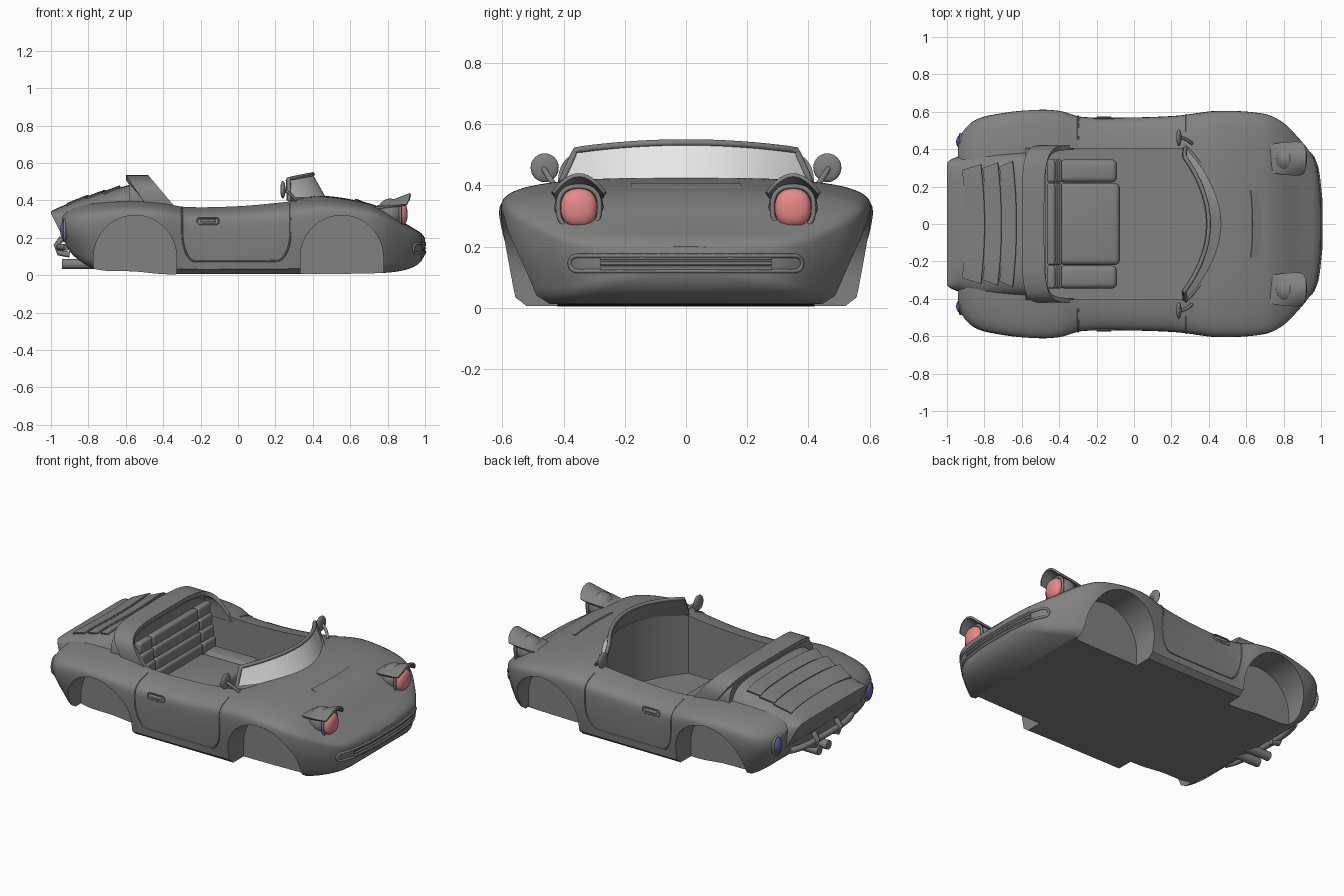
import bpy, bmesh
from math import sin, cos, pi, radians, copysign
from mathutils import Vector

if "Cube" in bpy.data.objects:
    bpy.data.objects.remove(bpy.data.objects["Cube"])


def material(name, rgb):
    m = bpy.data.materials.new(name)
    m.use_nodes = True
    m.diffuse_color = (*rgb, 1)
    m.node_tree.nodes["Principled BSDF"].inputs["Base Color"].default_value = (*rgb, 1)
    return m


GREY = material("body grey", (0.22, 0.22, 0.22))
GLASS = material("pale glass", (0.8, 0.8, 0.8))
RED = material("lamp red", (0.8, 0.25, 0.25))
BLUE = material("lamp blue", (0.13, 0.13, 0.42))
X, Y, Z = Vector((1, 0, 0)), Vector((0, 1, 0)), Vector((0, 0, 1))


def smooth(me, angle):
    me.shade_smooth()
    me.set_sharp_from_angle(angle=radians(angle))


def add(name, bm, mat=GREY, angle=35):
    bmesh.ops.recalc_face_normals(bm, faces=bm.faces)
    me = bpy.data.meshes.new(name)
    bm.to_mesh(me)
    bm.free()
    me.materials.append(mat)
    smooth(me, angle)
    ob = bpy.data.objects.new(name, me)
    bpy.context.collection.objects.link(ob)
    return ob


def loft(rings, closed=True, caps=True):
    bm = bmesh.new()
    rows = [[bm.verts.new(p) for p in r] for r in rings]
    n = len(rows[0])
    for a, b in zip(rows, rows[1:]):
        for i in range(n if closed else n - 1):
            j = (i + 1) % n
            bm.faces.new((a[i], a[j], b[j], b[i]))
    if closed and caps:
        bm.faces.new(rows[0])
        bm.faces.new(rows[-1])
    return bm


def tube(name, pts, r, ref=Z, loop=False, sides=8):
    """Round tube along a path; ref is a direction the path never follows."""
    pts = [Vector(p) for p in pts]
    n, rings = len(pts), []
    for i, p in enumerate(pts):
        prev = pts[i - 1] if loop or i else p
        nxt = pts[(i + 1) % n] if loop or i < n - 1 else p
        t = (nxt - prev).normalized()
        side = t.cross(ref).normalized()
        up = side.cross(t)
        rings.append([p + r * (side * cos(k * 2 * pi / sides) + up * sin(k * 2 * pi / sides)) for k in range(sides)])
    return add(name, loft(rings + rings[:1] if loop else rings, caps=not loop), GREY, 50)


def sheet(name, f, nu=12, nv=16, thick=0.008, mat=GREY):
    bm = loft([[f(u / nu, 2 * v / nv - 1) for v in range(nv + 1)] for u in range(nu + 1)], False)
    bmesh.ops.recalc_face_normals(bm, faces=bm.faces)
    bmesh.ops.solidify(bm, geom=bm.faces[:], thickness=thick)
    return add(name, bm, mat)


def box(name, lo, hi, bevel):
    bm = bmesh.new()
    bmesh.ops.create_cube(bm, size=1)
    for v in bm.verts:
        v.co = [(a + b) / 2 + c * (b - a) for a, b, c in zip(lo, hi, v.co)]
    bmesh.ops.bevel(bm, geom=bm.edges[:], offset=bevel, segments=4, profile=0.5, affect='EDGES')
    return add(name, bm, GREY, 50)


def ball(name, centre, radii, mat=GREY, power=1.0):
    """Ellipsoid; a power below one makes it squarer."""
    bm = bmesh.new()
    bmesh.ops.create_uvsphere(bm, u_segments=24, v_segments=16, radius=1)
    for v in bm.verts:
        v.co = [c + r * copysign(abs(a) ** power, a) for c, r, a in zip(centre, radii, v.co)]
    return add(name, bm, mat, 60)


# Body stations: x, floor height, floor half width, half width, waist height, crown height
STATIONS = [(-.94, .23, .38, .43, .27, .32), (-.915, .15, .41, .495, .26, .35), (-.85, .08, .46, .555, .27, .378),
            (-.75, .03, .51, .585, .29, .395), (-.55, .02, .54, .61, .31, .405), (-.4, .006, .55, .605, .3, .395),
            (-.28, .006, .55, .573, .27, .38), (0, .006, .55, .57, .27, .385), (.24, .006, .55, .58, .29, .405),
            (.45, .006, .55, .605, .32, .425), (.7, .01, .515, .588, .305, .385), (.8, .014, .46, .54, .275, .34),
            (.88, .025, .395, .46, .235, .287), (.94, .045, .33, .385, .205, .25), (.98, .075, .25, .3, .185, .225),
            (1, .11, .1, .14, .16, .2)]


def station(x):
    S = STATIONS
    x = min(max(x, S[0][0]), S[-1][0])
    i = next(k for k in range(len(S) - 1) if x <= S[k + 1][0])
    a, b = S[i], S[i + 1]
    p, q = S[max(i - 1, 0)], S[min(i + 2, len(S) - 1)]
    h = b[0] - a[0]
    t = (x - a[0]) / h
    out = []
    for c in range(1, 6):
        m0 = (b[c] - p[c]) / (b[0] - p[0]) * h
        m1 = (q[c] - a[c]) / (q[0] - a[0]) * h
        d = b[c] - a[c]
        out.append(a[c] + t * (m0 + t * (3 * d - 2 * m0 - m1 + t * (m0 + m1 - 2 * d))))
    return out


def side_y(x, z):
    zb, wb, w, zw, zt = station(x)
    if z < zw:
        return wb + (w - wb) * sin(max(0, (z - zb) / (zw - zb)) * pi / 2)
    return w * max(0, 1 - ((z - zw) / (zt - zw)) ** 3) ** (1 / 3)


def top_z(x, y):
    zb, wb, w, zw, zt = station(x)
    return zw + (zt - zw) * max(0, 1 - (abs(y) / w) ** 3) ** (1 / 3)


def nose_x(y, z):
    lo, hi = 0.7, 1.0
    for _ in range(20):
        mid = (lo + hi) / 2
        lo, hi = (mid, hi) if side_y(mid, z) > abs(y) else (lo, mid)
    return lo


def section(x):
    zb, wb, w, zw, zt = station(x)
    half = [(wb - .03, zb)]
    half += [(wb + (w - wb) * sin(t * pi / 20), zb + (zw - zb) * t / 10) for t in range(1, 10)]
    half += [(w * cos(t * pi / 32) ** (2 / 3), zw + (zt - zw) * sin(t * pi / 32) ** (2 / 3)) for t in range(16)]
    return [(x, y, z) for y, z in half] + [(x, 0, zt)] + [(x, -y, z) for y, z in reversed(half)]


body = add("body", loft([section(-.94 + 1.94 * i / 97) for i in range(98)]))


def cut_from_body(bm):
    """Cut a closed shape out of the body, with a second solver in reserve."""
    cutter = add("cutter", bm)
    cutter.hide_render = True
    mod = body.modifiers.new("cut", 'BOOLEAN')
    mod.operation, mod.object = 'DIFFERENCE', cutter
    for solver in ('MANIFOLD', 'EXACT'):
        mod.solver = solver
        graph = bpy.context.evaluated_depsgraph_get()
        graph.update()
        result = bpy.data.meshes.new_from_object(body.evaluated_get(graph))
        xs = [v.co.x for v in result.vertices]
        if xs and max(xs) - min(xs) > 1.9:
            body.data = result
            break
    body.modifiers.remove(mod)
    bpy.data.objects.remove(cutter)


# Cockpit tub and wheel arches
plan = [(-.47, -.405)] + [(.44 - 1.05 * y * y, y) for y in [k * .02025 for k in range(-20, 21)]] + [(-.47, .405)]
cut_from_body(loft([[(x, y, z) for x, y in plan] for z in (.04, .8)]))
for s in (1, -1):
    for cx in (-.55, .555):
        prof = [(cx + .222 * cos(a * pi / 32), .095 + .225 * sin(a * pi / 32)) for a in range(33)]
        prof += [(cx - .222, -.1), (cx + .222, -.1)]
        cut_from_body(loft([[(x, s * y, z) for x, z in prof] for y in (.42, .8)]))
smooth(body.data, 35)

# Door outlines
seam = [(-.3, .36 - .02 * i) for i in range(7)]
seam += [(-.3 + .07 * (1 - cos(k * pi / 16)), .24 - .165 * sin(k * pi / 16)) for k in range(1, 9)]
seam += [(-.23 + .043 * i, .075) for i in range(1, 10)]
seam += [(.2 + .08 * sin(k * pi / 16), .22 - .145 * cos(k * pi / 16)) for k in range(1, 9)]
seam += [(.28, .22 + .02 * i) for i in range(1, 9)]
for s in (1, -1):
    tube("door_seam", [(x, s * side_y(x, z), z) for x, z in seam], .005, Y, sides=6)


# Rear deck with raised slats
def deck_size(x):
    t = (x + 1) / .5
    return .32 + .075 * min(1, t * 2.5) ** .5, .34 + .165 * min(t, 1) ** .8


def deck_z(x, y):
    w, z = deck_size(x)
    return .29 + (z - .29) * max(0, 1 - (abs(y) / w) ** 5) ** .2


rings = []
for i in range(25):
    x = -1 + .52 * (i / 24) ** 1.5
    w, z = deck_size(x)
    top = [(cos(k * pi / 32), sin(k * pi / 32)) for k in range(33)]
    base = max(.19, .33 - 2 * (x + 1))
    rings.append([(x, w * abs(c) ** .4 * (1 if c > 0 else -1), base + (z - base) * abs(v) ** .4) for c, v in top])
add("rear_deck", loft(rings))
for a, b in ((-.9, -.8), (-.79, -.71), (-.7, -.63)):
    sheet("deck_slat", lambda u, v: (a + (b - a) * u - .02 * v * v, (.37 + .09 * a) * v + .03 * u * v,
                                     deck_z(a + (b - a) * u, .32 * v) + .004 + .006 * u))


# Roll hoop and bulkhead behind the seats
def hoop(u, v):
    a = (v + 1) * pi / 2
    k = sin(a) ** .45
    c = cos(a)
    return (-.47 - .13 * k + u * (.15 - .03 * k), .42 * abs(c) ** .45 * (1 if c > 0 else -1), .345 + .19 * k)


sheet("roll_hoop", hoop, 6, 48, .025)
add("bulkhead", loft([[(x, hoop(0, k / 16 - 1)[1] * .97, hoop(0, k / 16 - 1)[2] - .012) for k in range(33)]
                      for x in (-.58, -.5)]))

# Seats with ribbed backs
for y0, y1 in ((-.345, -.222), (-.22, .22), (.222, .345)):
    box("seat_cushion", (-.4, y0, .03), (-.075 - .015 * (abs(y0 + y1) > .1), y1, .21), .03)
    for k in range(4):
        box("seat_back_rib", (-.465, y0, .19 + .068 * k), (-.385 - .012 * k, y1, .262 + .068 * k), .015)


# Windscreen with frame; the inner face is body coloured
def screen(u, v):
    return (.475 - .2 * v * v - u * (.075 - .07 * v * v), (.41 - .05 * u) * v, .405 + u * (.135 - .025 * v * v))


sheet("windscreen", screen, 8, 32, .004, GLASS)
sheet("windscreen_lining", lambda u, v: Vector(screen(u, v)) - Vector((.012, 0, .004)), 8, 32, .004)
edge = [k / 16 for k in range(-16, 17)]
rim = [screen(0, v) for v in edge] + [screen(u / 6, 1) for u in range(1, 6)]
rim += [screen(1, -v) for v in edge] + [screen(u / 6, -1) for u in range(5, 0, -1)]
tube("windscreen_frame", rim, .011, X, loop=True)

# Bonnet vent
sheet("bonnet_vent", lambda u, v: (.635 + .045 * u - .01 * v * v, .18 * v, top_z(.635 + .045 * u, .18 * v) + .008 * (1 - u)))

# Nose grille: oval surround and bars
oval = [(s * .355 + .025 * cos(a), .145 + .025 * sin(a)) for s in (1, -1)
        for a in [k * pi / 12 - s * pi / 2 for k in range(13)]]
wide = []
for (y, z), (ny, nz) in zip(oval, oval[1:] + oval[:1]):
    steps = 16 if abs(ny - y) > .1 else 1
    wide += [(y + (ny - y) * k / steps, z + (nz - z) * k / steps) for k in range(steps)]
tube("grille_surround", [(nose_x(y, z), y, z) for y, z in wide], .007, X, loop=True)
for z in (.128, .145, .162):
    tube("grille_bar", [(nose_x(.28 * v, z), .28 * v, z) for v in edge], .006)


def ring(name, x, y, z, ry, rz, r, power=1.0):
    turn = [(cos(k * pi / 16), sin(k * pi / 16)) for k in range(32)]
    tube(name, [(x, y + ry * copysign(abs(c) ** power, c), z + rz * copysign(abs(v) ** power, v)) for c, v in turn],
         r, X, loop=True)


# Paired parts: headlamps, mirrors, handles, tail lamps and pipes
for s in (1, -1):
    y = s * .35
    ball("headlamp_housing", (.815, y, .33), (.072, .08, .08))
    ball("headlamp", (.87, y, .327), (.037, .06, .063), RED, .85)
    ring("headlamp_rim", .868, y, .327, .068, .07, .008, .8)
    sheet("headlamp_lid", lambda u, v: (.725 + .195 * u - .02 * u * v ** 4, y + v * (.075 + .015 * sin(u * 2)),
                                        .365 + .075 * u - .06 * u * v * v), thick=.012)
    ball("mirror", (.24, s * .462, .458), (.014, .046, .047))
    tube("mirror_arm", [(.31, s * .43, .4), (.285, s * .45, .43), (.25, s * .465, .455)], .009)
    hy = s * side_y(-.16, .29)
    ends = [(-.2 + .08 * i + .018 * cos(a), .29 + .018 * sin(a)) for i in (1, 0)
            for a in [k * pi / 8 + (-pi / 2 if i else pi / 2) for k in range(9)]]
    tube("handle_surround", [(x, hy, z) for x, z in ends], .004, Y, loop=True)
    box("door_handle", (-.2, hy - .008, .284), (-.12, hy + .008, .3), .005)
    ball("tail_lamp", (-.927, s * .44, .24), (.024, .036, .052), BLUE)
    ring("tail_lamp_rim", -.927, s * .44, .24, .04, .056, .008)
    tube("overrider", [(-.9, s * .11, .11), (-.955, s * .11, .12), (-.97, s * .11, .16), (-.94, s * .11, .2)], .016, Y)
    tube("exhaust_pipe", [(-.75, s * .045, .06), (-.94, s * .045, .06)], .027, sides=20)
tube("rear_bumper", [(-.955 + .04 * v ** 4, .3 * v, .15) for v in edge], .018, sides=12)
